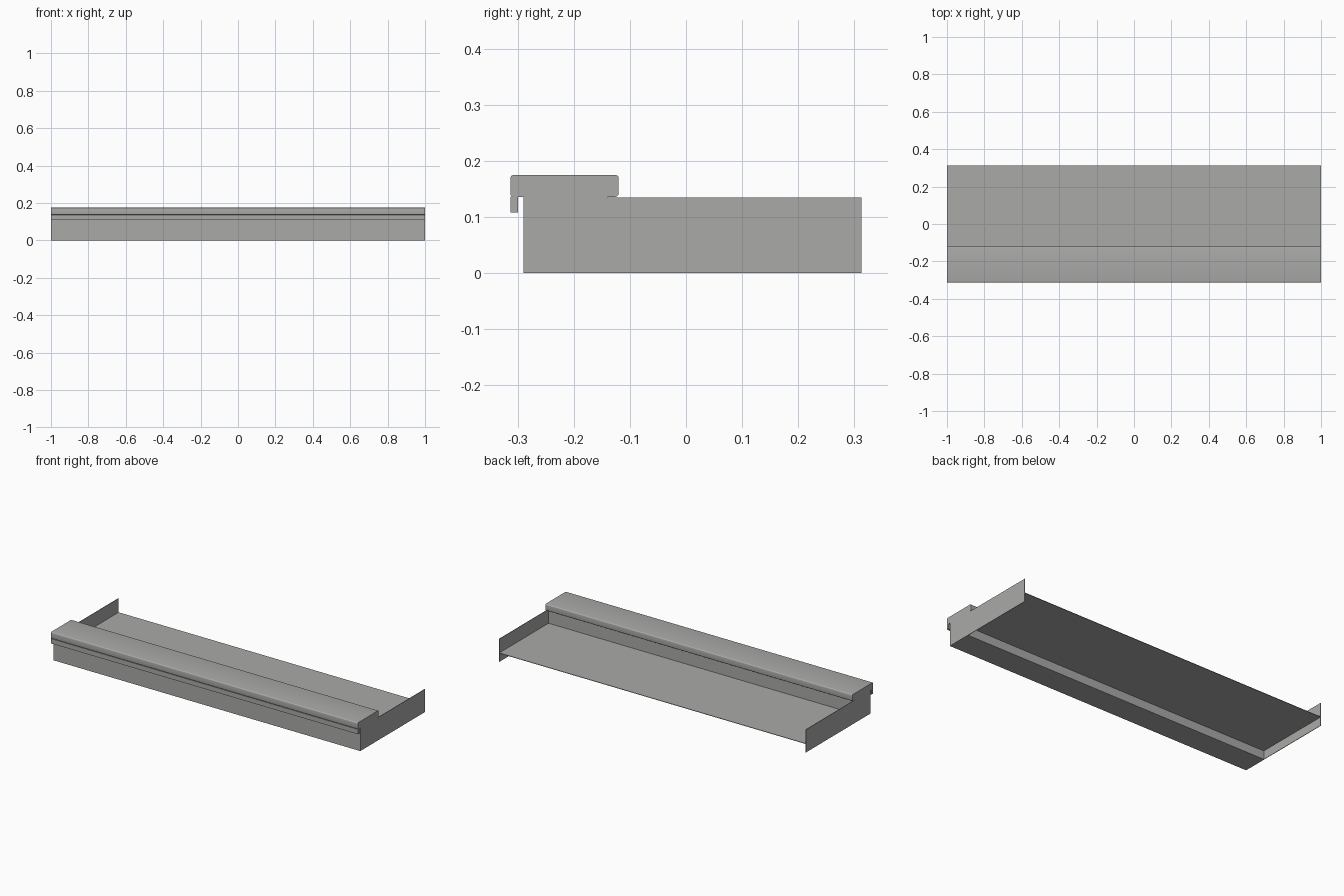
import bpy, bmesh, math

if "Cube" in bpy.data.objects:
    bpy.data.objects.remove(bpy.data.objects["Cube"])

grey = bpy.data.materials.new("metal grey")
grey.diffuse_color = (0.40, 0.40, 0.395, 1)
grey.use_nodes = True
grey.node_tree.nodes["Principled BSDF"].inputs["Base Color"].default_value = grey.diffuse_color
T = 0.003   # sheet thickness


def prism(name, profile, x0=-1.0, x1=1.0):
    """Extrude a closed (y, z) profile along x."""
    bm = bmesh.new()
    face = bm.faces.new([bm.verts.new((x0, y, z)) for y, z in profile])
    out = bmesh.ops.extrude_face_region(bm, geom=[face])
    verts = [v for v in out["geom"] if isinstance(v, bmesh.types.BMVert)]
    bmesh.ops.translate(bm, verts=verts, vec=(x1 - x0, 0, 0))
    bmesh.ops.recalc_face_normals(bm, faces=bm.faces)
    mesh = bpy.data.meshes.new(name)
    bm.to_mesh(mesh)
    bm.free()
    mesh.materials.append(grey)
    obj = bpy.data.objects.new(name, mesh)
    bpy.context.collection.objects.link(obj)
    return obj


def rect(y0, z0, y1, z1):
    return [(y0, z0), (y1, z0), (y1, z1), (y0, z1)]


def c_path(y0, y1, z0, z1, r, lip0=-0.29, lip1=-0.14, n=4):
    """C-shaped path, open below, with four rounded corners."""
    pts = [(lip0, z0)]
    for cy, cz, start in ((y0 + r, z0 + r, 270), (y0 + r, z1 - r, 180),
                          (y1 - r, z1 - r, 90), (y1 - r, z0 + r, 0)):
        for i in range(n + 1):
            a = math.radians(start - 90 * i / n)
            pts.append((cy + r * math.cos(a), cz + r * math.sin(a)))
    return pts + [(lip1, z0)]


# Folded top cap with inward lips
outer = c_path(-0.313, -0.12, 0.136, 0.175, 0.006)
inner = c_path(-0.313 + T, -0.12 - T, 0.136 + T, 0.175 - T, 0.006 - T)
cap = prism("top_cap", outer + inner[::-1])

# End plates with a tab that closes the cap ends
plate = inner + [(-0.14, 0.135), (0.313, 0.135), (0.313, 0), (-0.29, 0)]
for side, x in (("left", -1.0), ("right", 1.0 - T)):
    prism(side + "_end_plate", plate, x, x + T)

# Front channel: front wall, floor and rear wall
channel = [(-0.29, 0.138), (-0.29, 0), (-0.144, 0), (-0.144, 0.138),
           (-0.144 - T, 0.138), (-0.144 - T, T), (-0.29 + T, T), (-0.29 + T, 0.138)]
prism("front_channel", channel, -1 + T, 1 - T)

# Raised shelf behind the channel
prism("shelf", rect(-0.144, 0.05, 0.313, 0.05 + T), -1 + T, 1 - T)

# Strip hanging under the front lip
prism("front_strip", rect(-0.313, 0.108, -0.299, 0.1365))

# Smooth the cap folds, keep other edges sharp
bpy.context.view_layer.objects.active = cap
cap.select_set(True)
bpy.ops.object.shade_smooth_by_angle(angle=math.radians(35))
